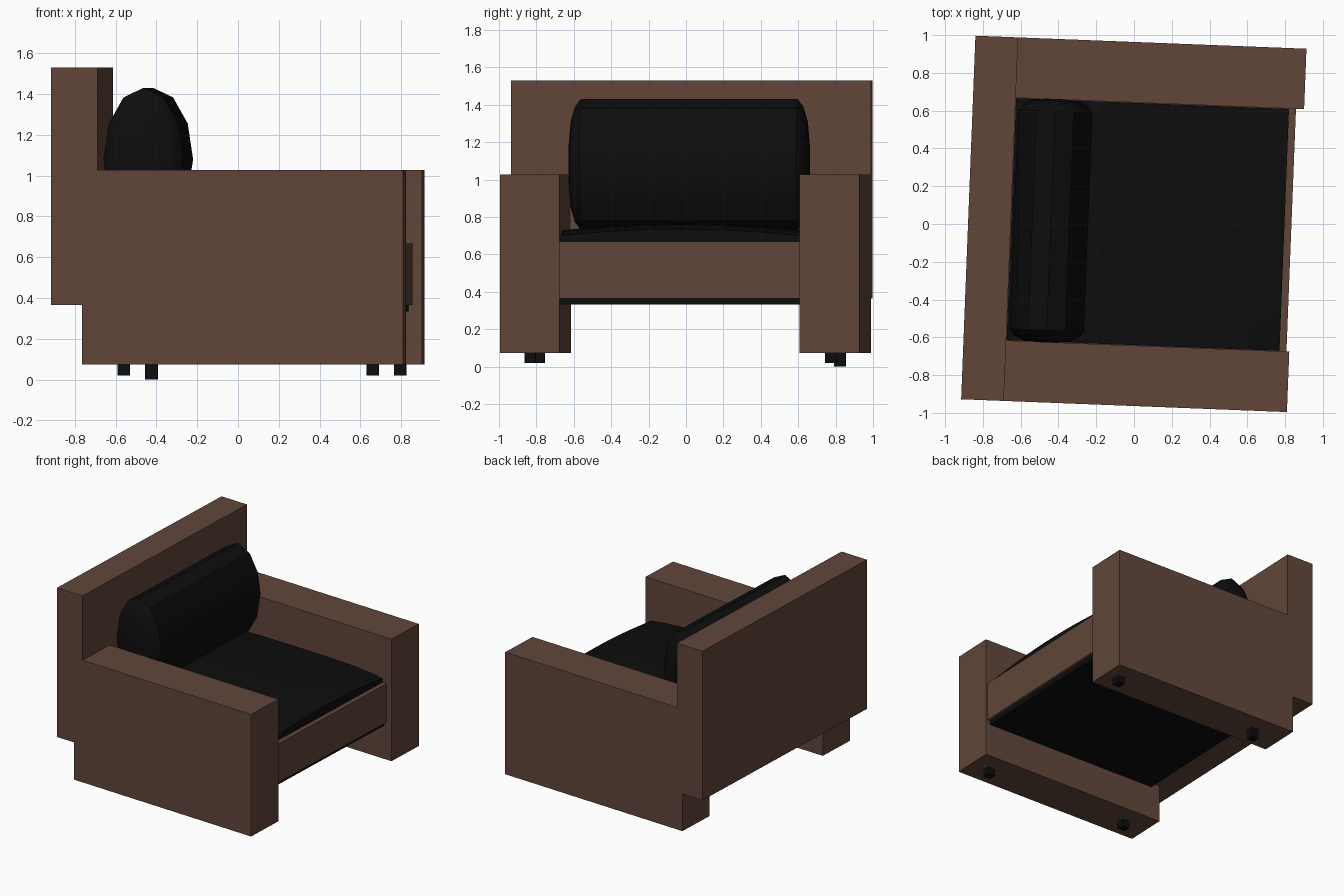
import bpy, bmesh, math
from mathutils import Matrix

default = bpy.data.objects.get("Cube")
if default:
    bpy.data.objects.remove(default, do_unlink=True)

# The whole chair faces +x with a slight turn
TURN = Matrix.Rotation(math.radians(-2.25), 4, 'Z')


def material(name, rgb):
    m = bpy.data.materials.new(name)
    m.use_nodes = True
    m.diffuse_color = (*rgb, 1)
    bsdf = m.node_tree.nodes["Principled BSDF"]
    bsdf.inputs["Base Color"].default_value = (*rgb, 1)
    bsdf.inputs["Roughness"].default_value = 0.8
    return m


BROWN = material("brown leather", (0.119, 0.061, 0.042))
BLACK = material("black fabric", (0.004, 0.004, 0.004))


def finish(name, bm, mat):
    bmesh.ops.recalc_face_normals(bm, faces=bm.faces)
    bm.transform(TURN)
    mesh = bpy.data.meshes.new(name)
    bm.to_mesh(mesh)
    bm.free()
    mesh.materials.append(mat)
    ob = bpy.data.objects.new(name, mesh)
    bpy.context.collection.objects.link(ob)
    return ob


def box_mesh(x, y, z):
    bm = bmesh.new()
    bmesh.ops.create_cube(bm, size=1)
    for v in bm.verts:
        for i, (lo, hi) in enumerate((x, y, z)):
            v.co[i] = lo if v.co[i] < 0 else hi
    return bm


def box(name, x, y, z, mat):
    return finish(name, box_mesh(x, y, z), mat)


INNER, OUTER = 0.643, 0.963

# Frame
box("backrest", (-0.878, -0.652), (-OUTER, OUTER), (0.365, 1.53), BROWN)
box("seat_base", (-0.66, 0.833), (-INNER, INNER), (0.365, 0.668), BROWN)
box("bottom_panel", (-0.655, 0.81), (-INNER, INNER), (0.333, 0.366), BLACK)

# Arms and feet, the left arm sitting a little further forward
for side, sign, shift in (("right", -1, 0), ("left", 1, 0.028)):
    y = sorted((sign * INNER, sign * OUTER))
    box(side + "_arm", (-0.728 + shift, 0.848 + shift), y, (0.074, 1.028), BROWN)
    for end, fx in (("front", 0.692), ("back", -0.528)):
        cx, cy = fx + shift * 3.3 * (sign > 0) - 0.02 * (sign > 0), sign * 0.806
        low = 0.0 if (side, end) == ("left", "back") else 0.02
        box(f"{side}_{end}_foot", (cx - 0.03, cx + 0.03),
            (cy - 0.03, cy + 0.03), (low, low + 0.075), BLACK)

# Seat cushion with a crowned top
bm = box_mesh((-0.65, 0.796), (-0.641, 0.641), (0.66, 0.70))
bmesh.ops.subdivide_edges(bm, edges=bm.edges[:], cuts=11, use_grid_fill=True)
for v in bm.verts:
    a, b = (v.co.x - 0.073) / 0.723, v.co.y / 0.641
    lift = 0.035 * (1 - b * b) + 0.03 * (1 - a ** 4)
    v.co.z += lift * (v.co.z - 0.66) / 0.04
cushion = finish("seat_cushion", bm, BLACK)

# Back pillow: twelve-sided oval roll with domed ends
SIDES = 12
ends = [(0.3, 0.645), (0.65, 0.635), (0.88, 0.612), (1, 0.58)]
stations = [(s, -y) for s, y in ends] + [(s, y) for s, y in reversed(ends)]
bm = bmesh.new()
rings = []
for scale, y in stations:
    ring = []
    for k in range(SIDES):
        t = math.tau * k / SIDES
        ring.append(bm.verts.new((-0.44 + 0.197 * scale * math.cos(t), y,
                                  1.08 + 0.35 * scale * math.sin(t))))
    rings.append(ring)
for r0, r1 in zip(rings, rings[1:]):
    for k in range(SIDES):
        j = (k + 1) % SIDES
        bm.faces.new((r0[k], r0[j], r1[j], r1[k]))
bm.faces.new(rings[0])
bm.faces.new(rings[-1])
pillow = finish("back_pillow", bm, BLACK)

# Soft shading on the upholstery
for ob in (cushion, pillow):
    bpy.ops.object.select_all(action='DESELECT')
    ob.select_set(True)
    bpy.context.view_layer.objects.active = ob
    bpy.ops.object.shade_smooth_by_angle(angle=math.radians(35))
